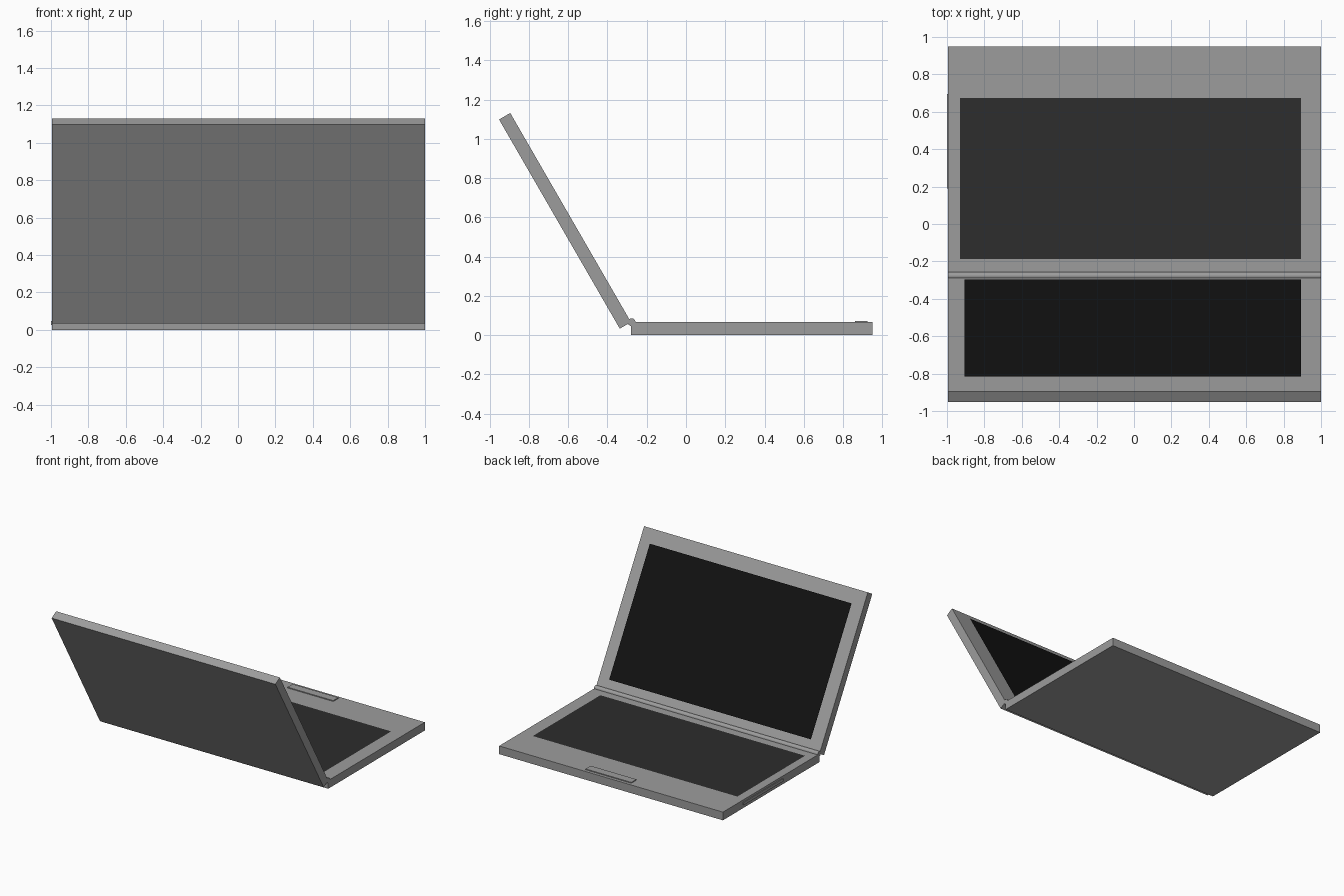
import bpy
import bmesh
import math
from mathutils import Matrix, Vector

if "Cube" in bpy.data.objects:
    bpy.data.objects.remove(bpy.data.objects["Cube"])

X0, X1 = -0.994, 1.0            # body width
T, DEPTH = 0.066, 1.23          # slab thickness and depth
HINGE = Vector((0, -0.28, T))


def material(name, v):
    m = bpy.data.materials.new(name)
    m.diffuse_color = (v, v, v, 1)
    m.use_nodes = True
    m.node_tree.nodes["Principled BSDF"].inputs["Base Color"].default_value = m.diffuse_color
    return m


body_mat = material("body_grey", 0.335)
key_mat = material("key_grey", 0.026)
screen_mat = material("screen_black", 0.006)


def finish(name, bm, mat):
    me = bpy.data.meshes.new(name)
    bm.to_mesh(me)
    bm.free()
    ob = bpy.data.objects.new(name, me)
    bpy.context.collection.objects.link(ob)
    me.materials.append(mat)
    return ob


def box(name, lo, hi):
    lo, hi = Vector(lo), Vector(hi)
    bm = bmesh.new()
    bmesh.ops.create_cube(bm, size=1, matrix=Matrix.Translation((lo + hi) / 2)
                          @ Matrix.Diagonal((*(hi - lo), 1)))
    return finish(name, bm, body_mat)


def sheet(name, x, y, z, mat, flip=False):
    bm = bmesh.new()
    corners = [(x[0], y[0], z), (x[1], y[0], z), (x[1], y[1], z), (x[0], y[1], z)]
    bm.faces.new([bm.verts.new(c) for c in (corners[::-1] if flip else corners)])
    return finish(name, bm, mat)


# Base with keyboard, touch pad and side drive
box("base", (X0, HINGE.y, 0), (X1, HINGE.y + DEPTH, T))
sheet("keyboard", (-0.93, 0.893), (-0.186, 0.674), T + 0.003, key_mat)
box("touch_pad", (-0.16, 0.86, T - 0.01), (0.247, 0.925, T + 0.007))
box("side_drive", (-1.0, 0.19, 0.025), (X0 + 0.01, 0.695, 0.048))

# Lid and screen sheet, modelled lying flat at the hinge line and swung open
lid = box("lid", (X0, 0, 0), (X1, DEPTH, T))
screen = sheet("screen", (-0.905, 0.893), (0.083, 1.119), -0.028, screen_mat, flip=True)
for part in (lid, screen):
    part.location = HINGE
    part.rotation_euler.x = math.radians(120)

# Hinge rod along the full width
bm = bmesh.new()
bmesh.ops.create_cone(bm, cap_ends=True, segments=16, radius1=0.02, radius2=0.02,
                      depth=X1 - X0, matrix=Matrix.Rotation(math.pi / 2, 4, 'Y'))
rod = finish("hinge_rod", bm, body_mat)
rod.location = HINGE + Vector(((X0 + X1) / 2, 0.003, 0))
bpy.context.view_layer.objects.active = rod
rod.select_set(True)
bpy.ops.object.shade_smooth_by_angle()
